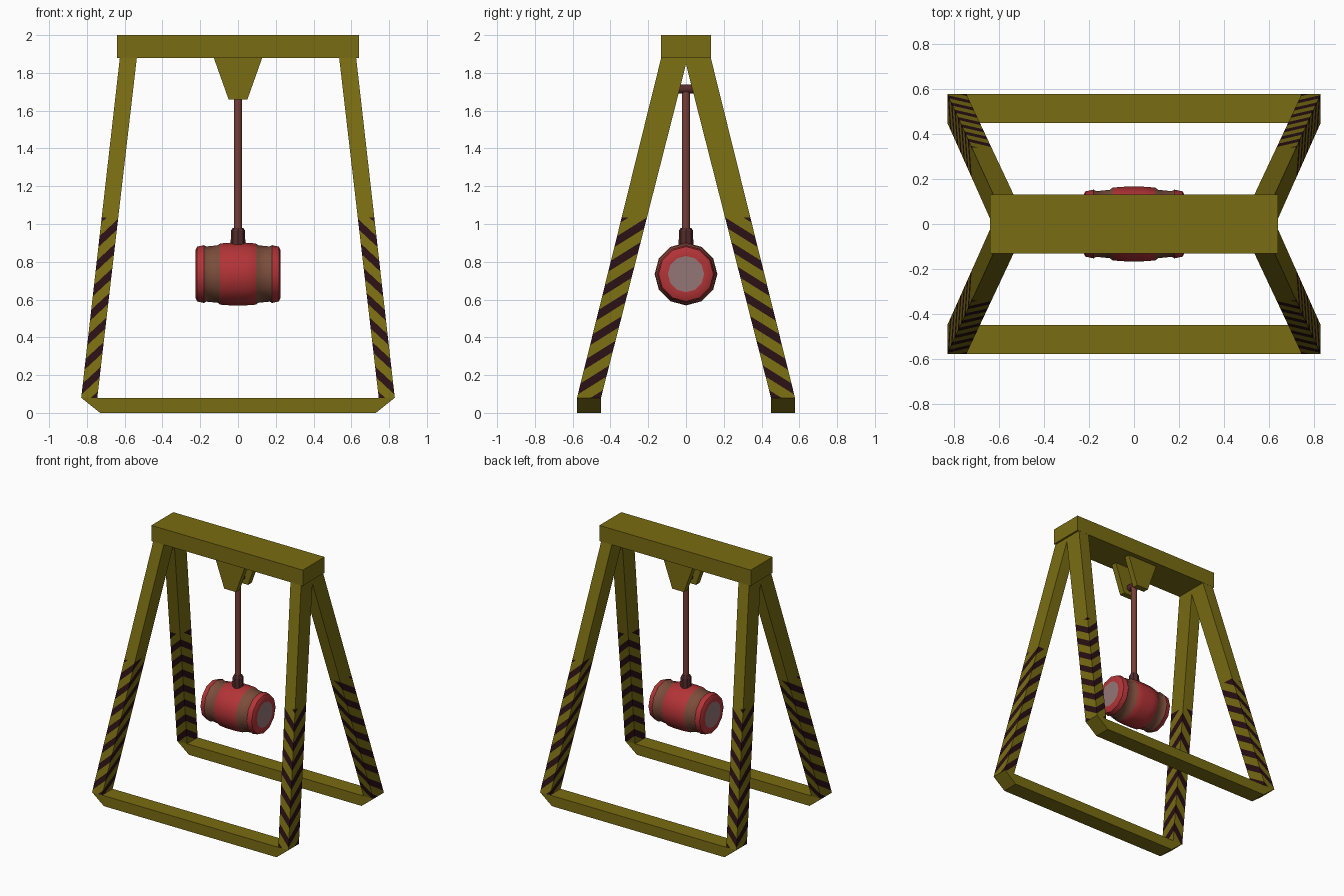
import bpy, bmesh, math
from mathutils import Vector

if "Cube" in bpy.data.objects:
    bpy.data.objects.remove(bpy.data.objects["Cube"])


def mat(name, rgb):
    m = bpy.data.materials.new(name)
    m.diffuse_color = (*rgb, 1)
    m.use_nodes = True
    m.node_tree.nodes["Principled BSDF"].inputs["Base Color"].default_value = m.diffuse_color
    return m


YELLOW = mat("olive yellow", (0.19, 0.15, 0.006))
DARK = mat("dark stripe", (0.022, 0.005, 0.007))
RED = mat("red", (0.45, 0.034, 0.038))
BROWN = mat("brown band", (0.2, 0.075, 0.045))
GREY = mat("pale grey", (0.3, 0.18, 0.18))
ROD = mat("rusty rod", (0.19, 0.05, 0.038))
COLLAR = mat("dark maroon", (0.09, 0.024, 0.024))


def finish(name, bm, mats, smooth=False):
    bmesh.ops.recalc_face_normals(bm, faces=bm.faces[:])
    me = bpy.data.meshes.new(name)
    bm.to_mesh(me)
    bm.free()
    ob = bpy.data.objects.new(name, me)
    bpy.context.collection.objects.link(ob)
    for m in mats:
        me.materials.append(m)
    if smooth:
        bpy.ops.object.select_all(action='DESELECT')
        ob.select_set(True)
        bpy.context.view_layer.objects.active = ob
        bpy.ops.object.shade_smooth_by_angle(angle=math.radians(40))
    return ob


def loft(rings):
    """Closed solid through rings of equal point count."""
    bm = bmesh.new()
    vs = [[bm.verts.new(p) for p in r] for r in rings]
    n = len(vs[0])
    for a, b in zip(vs, vs[1:]):
        for i in range(n):
            j = (i + 1) % n
            bm.faces.new((a[i], a[j], b[j], b[i]))
    bm.faces.new(vs[0])
    bm.faces.new(vs[-1])
    return bm


def rect(x0, x1, y0, y1, z):
    return [(x0, y0, z), (x1, y0, z), (x1, y1, z), (x0, y1, z)]


def lathe(profile, axis, centre, n):
    """Rings of (distance along axis, radius)."""
    q = Vector((0, 0, 1)).rotation_difference(Vector(axis))
    c = Vector(centre)
    return loft([[c + q @ Vector((r * math.cos(2 * math.pi * i / n),
                                  r * math.sin(2 * math.pi * i / n), d))
                  for i in range(n)] for d, r in profile])


# Top beam
finish("top_beam", loft([rect(-.64, .64, -.132, .132, 1.88),
                         rect(-.64, .64, -.132, .132, 2.0)]), [YELLOW])

# Legs with slanted warning stripes cut into the lower half
PERIOD, DUTY, TOP = 0.13, 0.45, 1.035
A, B = 0.8, 0.57


def leg(name, sx, sy):
    bm = loft([rect(.745, .83, .45, .577, .08), rect(.535, .625, -.01, .13, 1.885)])
    normal = Vector((A, B, 1))

    def cut(point, no):
        bmesh.ops.bisect_plane(bm, geom=bm.verts[:] + bm.edges[:] + bm.faces[:],
                               plane_co=point, plane_no=no)
    # level measured on the outer corner edge, where a stripe starts at z = 0.89
    start = normal.dot(Vector((.735, .372, .885)))
    step = PERIOD * (1 - A * .114 - B * .248)
    for k in range(-8, 3):
        for f in (0, DUTY):
            cut(normal * ((start + (k + f) * step) / normal.length_squared), normal)
    cut((0, 0, TOP), (0, 0, 1))
    for f in bm.faces:
        c = f.calc_center_median()
        phase = ((normal.dot(c) - start) / step) % 1
        f.material_index = int(c.z < TOP and phase < DUTY)
    for v in bm.verts:
        v.co.x *= sx
        v.co.y *= sy
    finish(name, bm, [YELLOW, DARK])


for sy, side in ((-1, "front"), (1, "back")):
    for sx, hand in ((-1, "left"), (1, "right")):
        leg(f"{side}_{hand}_leg", sx, sy)
    # Foot rail with chamfered lower ends
    y0, y1 = sorted((.45 * sy, .577 * sy))
    finish(f"{side}_foot_rail", loft([rect(-.73, .73, y0, y1, 0),
                                      rect(-.83, .83, y0, y1, .08)]), [YELLOW])
    # Tapered hanger plate
    y0, y1 = sorted((.05 * sy, .095 * sy))
    finish(f"{side}_hanger_plate", loft([rect(-.05, .05, y0, y1, 1.66),
                                         rect(-.13, .13, y0, y1, 1.885)]), [YELLOW])

# Pivot pin, hanging rod and collar
finish("pivot_pin", lathe([(-.06, .026), (.06, .026)], (0, 1, 0), (0, 0, 1.715), 10),
       [COLLAR], True)
finish("hanging_rod", lathe([(.9, .022), (1.72, .022)], (0, 0, 1), (0, 0, 0), 10),
       [ROD], True)
finish("rod_collar", lathe([(.86, .04), (.965, .037), (.98, .028)], (0, 0, 1), (0, 0, 0), 8),
       [COLLAR])

# Hammer head: barrel profile mirrored along x
half = [(.226, .096), (.226, .125), (.216, .145), (.18, .153), (.168, .146),
        (.108, .152), (.094, .162), (.04, .166)]
profile = [(-d, r) for d, r in half] + [(d, r) for d, r in reversed(half)]
bm = lathe(profile, (1, 0, 0), (0, 0, .735), 12)
for f in bm.faces:
    c = f.calc_center_median()
    if len(f.verts) > 4:
        f.material_index = 2          # grey striking discs
    elif .1 < abs(c.x) < .176:
        f.material_index = 1          # brown bands
finish("hammer_head", bm, [RED, BROWN, GREY], True)
